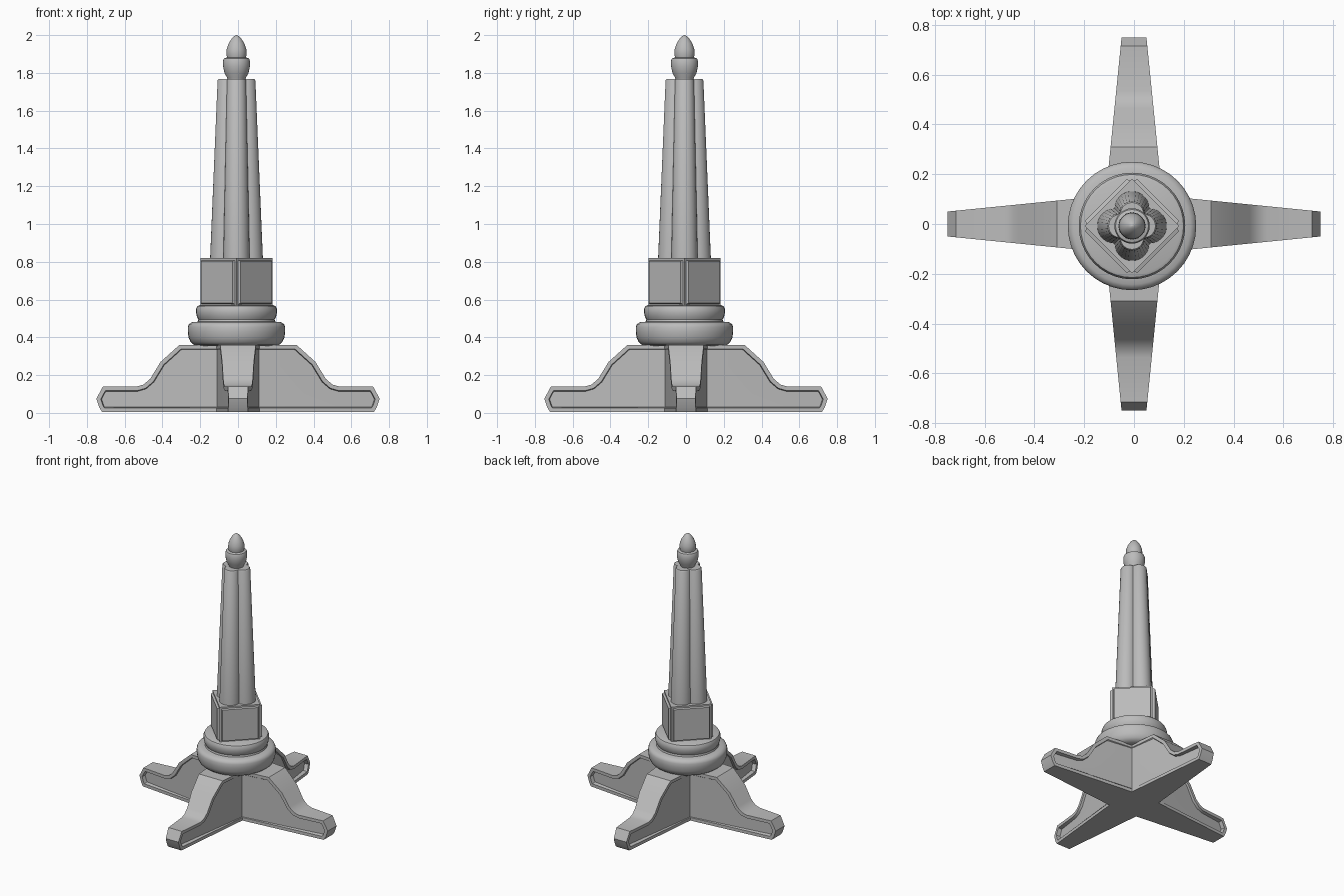
import bpy, bmesh, math
from mathutils import Matrix, Vector

cube = bpy.data.objects.get("Cube")
if cube:
    bpy.data.objects.remove(cube, do_unlink=True)

stone = bpy.data.materials.new("grey_stone")
stone.use_nodes = True
GREY = (0.5, 0.5, 0.5, 1)
stone.diffuse_color = GREY
stone.node_tree.nodes["Principled BSDF"].inputs["Base Color"].default_value = GREY

OFFSET = Vector((-0.008, -0.008, 0))   # the upper stack sits slightly off centre


def finish(bm, name, location=(0, 0, 0), angle=40):
    bmesh.ops.recalc_face_normals(bm, faces=bm.faces)
    mesh = bpy.data.meshes.new(name)
    bm.to_mesh(mesh)
    bm.free()
    mesh.materials.append(stone)
    mesh.shade_smooth()
    mesh.set_sharp_from_angle(angle=math.radians(angle))
    obj = bpy.data.objects.new(name, mesh)
    obj.location = location
    bpy.context.collection.objects.link(obj)
    return obj


def loft(bm, rings):
    """Skin closed rings of points and cap both ends."""
    loops = [[bm.verts.new(p) for p in ring] for ring in rings]
    for a, b in zip(loops, loops[1:]):
        for i in range(len(a)):
            j = (i + 1) % len(a)
            bm.faces.new((a[i], a[j], b[j], b[i]))
    bm.faces.new(loops[0])
    bm.faces.new(loops[-1])


def turned(name, profile, sides=40):
    bm = bmesh.new()
    rings = []
    for r, z in profile:
        turns = [math.tau * i / sides for i in range(sides)]
        rings.append([(r * math.cos(t), r * math.sin(t), z) for t in turns])
    loft(bm, rings)
    return finish(bm, name, OFFSET)


# Legs: tapered profile slabs with a recessed panel on each side
LEG = [(0, 0.005), (0.72, 0.005), (0.735, 0.03), (0.75, 0.075), (0.715, 0.14),
       (0.535, 0.14), (0.5, 0.15), (0.465, 0.18), (0.41, 0.27), (0.31, 0.36), (0, 0.36)]


def leg(name, turn):
    bm = bmesh.new()
    rings = []
    for side in (-1, 1):
        rings.append([(x, side * (0.05 + 0.1 * (0.75 - x)), z) for x, z in LEG])
    loft(bm, rings)
    bm.normal_update()
    panels = [f for f in bm.faces if len(f.verts) == len(LEG)]
    bmesh.ops.recalc_face_normals(bm, faces=bm.faces)
    for panel in panels:
        bmesh.ops.inset_region(bm, faces=[panel], thickness=0.022, use_even_offset=True)
        bmesh.ops.inset_region(bm, faces=[panel], thickness=0.004)
        for v in panel.verts:       # deeper towards the foot
            depth = 0.028 * max(0, v.co.x - 0.1) / 0.6
            v.co.y -= math.copysign(depth, v.co.y)
    bm.transform(Matrix.Rotation(turn, 4, 'Z'))
    return finish(bm, name)


for i, name in enumerate(("left_leg", "back_leg", "right_leg", "front_leg")):
    leg(name, i * math.pi / 2)

# Round base mouldings
turned("base_moulding", [(0.2, 0.355), (0.225, 0.36), (0.243, 0.375), (0.254, 0.4),
                         (0.258, 0.43), (0.258, 0.455), (0.252, 0.47), (0.235, 0.48),
                         (0.205, 0.483), (0.202, 0.495), (0.21, 0.51), (0.214, 0.53),
                         (0.214, 0.55), (0.207, 0.565), (0.195, 0.57)])

# Diamond-set block with a raised panel on each side
bm = bmesh.new()
bmesh.ops.create_cube(bm, size=1)
bm.transform(Matrix.Translation((0, 0, 0.692)) @ Matrix.Rotation(math.pi / 4, 4, 'Z')
             @ Matrix.Diagonal((0.268, 0.268, 0.254, 1)))
bm.normal_update()
for face in [f for f in bm.faces if abs(f.normal.z) < 0.5]:
    bmesh.ops.inset_region(bm, faces=[face], thickness=0.016)
    bmesh.ops.inset_region(bm, faces=[face], thickness=0.006, depth=0.014)
finish(bm, "square_block", OFFSET, 30)

# Four-lobed tapering shaft
def quatrefoil(r, z, steps=14):
    points = []
    for lobe in range(4):
        a = lobe * math.pi / 2
        for k in range(steps):
            t = a - math.pi / 2 + math.pi * k / steps
            points.append((r * (math.cos(a) + math.cos(t)),
                           r * (math.sin(a) + math.sin(t)), z))
    return points


bm = bmesh.new()
loft(bm, [quatrefoil(r, z) for r, z in ((0.07, 0.81), (0.05, 1.76), (0.047, 1.768))])
finish(bm, "lobed_shaft", OFFSET)

# Acorn finial
turned("finial", [(0.045, 1.755), (0.05, 1.775), (0.064, 1.8), (0.071, 1.835),
                  (0.071, 1.865), (0.066, 1.877), (0.05, 1.882), (0.054, 1.9),
                  (0.052, 1.925), (0.042, 1.955), (0.025, 1.982), (0.012, 1.994),
                  (0.002, 2.0)], 28)
